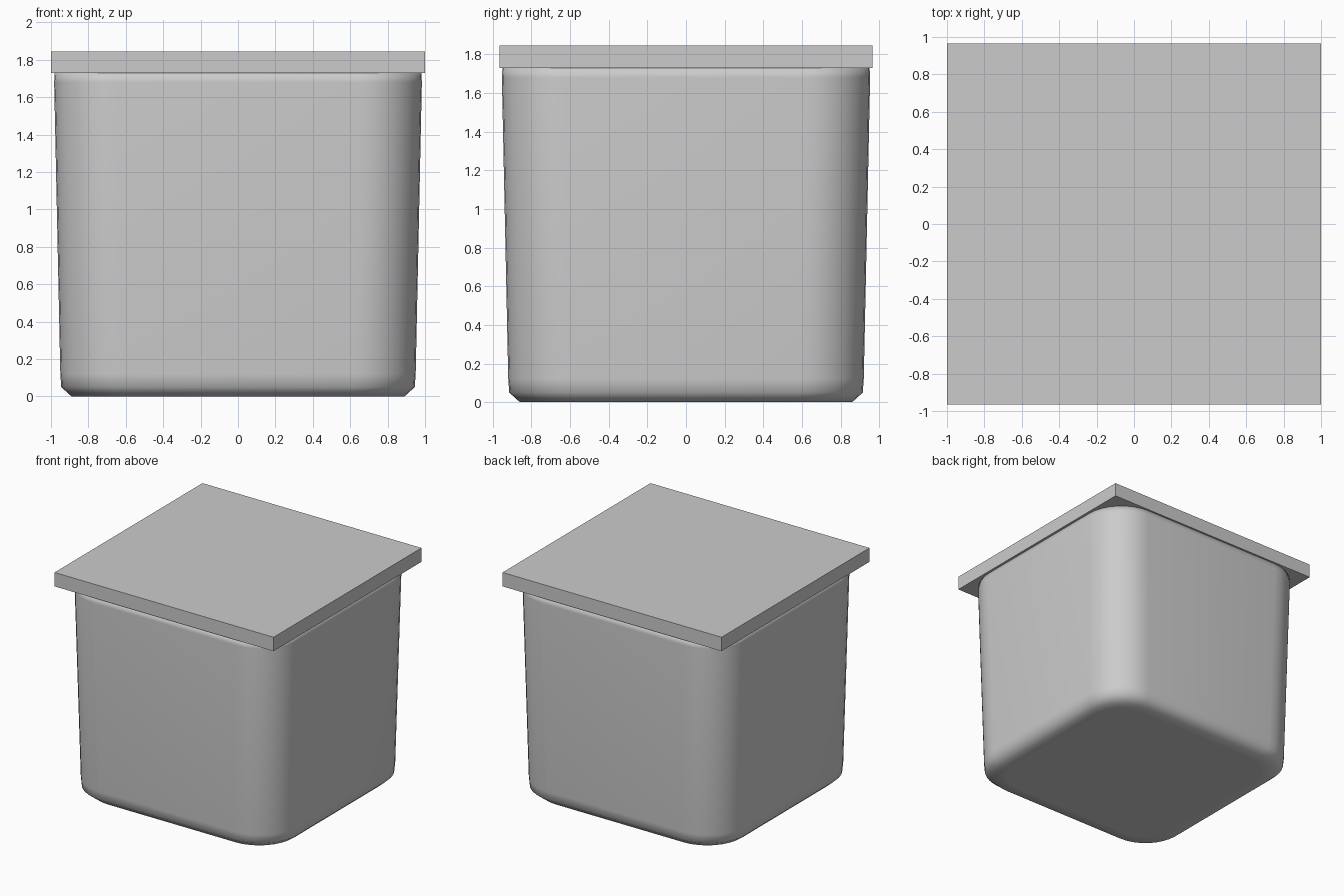
import bpy, bmesh, math

if "Cube" in bpy.data.objects:
    bpy.data.objects.remove(bpy.data.objects["Cube"])


def outline(hx, hy, r, seg=8):
    """Rounded rectangle, counter-clockwise."""
    pts = []
    for k, (sx, sy) in enumerate([(1, 1), (-1, 1), (-1, -1), (1, -1)]):
        for i in range(seg + 1):
            a = math.pi / 2 * (k + i / seg)
            pts.append((sx * (hx - r) + r * math.cos(a),
                        sy * (hy - r) + r * math.sin(a)))
    return pts


def finish(name, bm):
    bmesh.ops.recalc_face_normals(bm, faces=bm.faces)
    mesh = bpy.data.meshes.new(name)
    bm.to_mesh(mesh)
    bm.free()
    obj = bpy.data.objects.new(name, mesh)
    bpy.context.collection.objects.link(obj)
    return obj


# Tapered bin body: stacked rounded outlines (half x, half y, corner radius, z)
levels = [(0.80, 0.77, 0.27, 0.0), (0.89, 0.86, 0.31, 0.0),
          (0.945, 0.915, 0.33, 0.05), (0.95, 0.92, 0.33, 0.12),
          (0.983, 0.953, 0.33, 1.68), (0.98, 0.95, 0.33, 1.732)]
bm = bmesh.new()
rings = [[bm.verts.new((x, y, z)) for x, y in outline(hx, hy, r)]
         for hx, hy, r, z in levels]
for low, high in zip(rings, rings[1:]):
    n = len(low)
    for i in range(n):
        j = (i + 1) % n
        bm.faces.new((low[i], low[j], high[j], high[i]))
bm.faces.new(rings[0][::-1])
bm.faces.new(rings[-1])
for f in bm.faces:
    f.smooth = True
finish("bin_body", bm)

# Flat overhanging lid
bm = bmesh.new()
bmesh.ops.create_cube(bm, size=1)
bmesh.ops.scale(bm, vec=(2.0, 1.93, 0.115), verts=bm.verts)
bmesh.ops.translate(bm, vec=(0, 0, 1.7875), verts=bm.verts)
finish("lid", bm)
